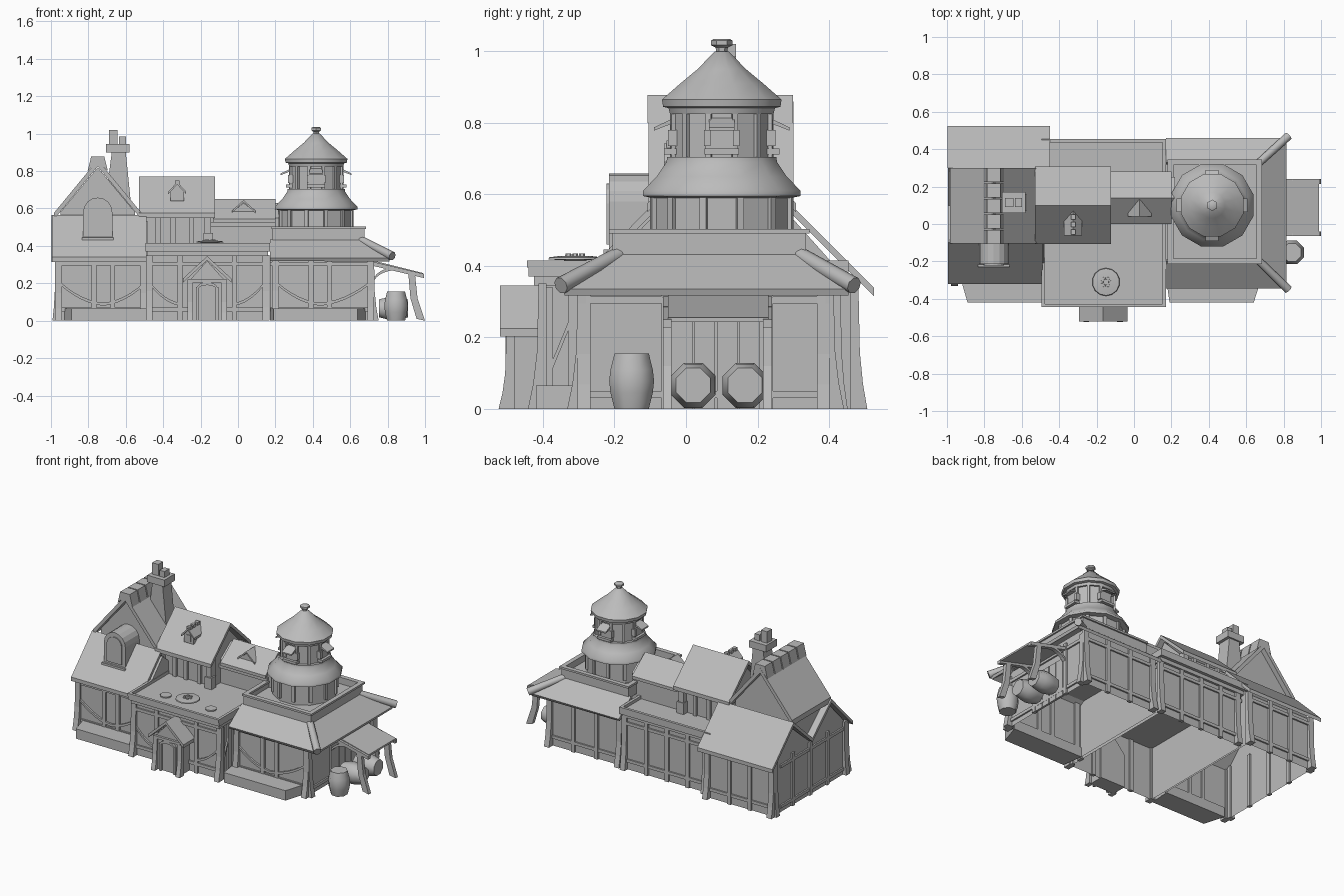
import bpy, bmesh
from math import pi, sin, cos
from mathutils import Vector

if "Cube" in bpy.data.objects:
    bpy.data.objects.remove(bpy.data.objects["Cube"], do_unlink=True)

grey = bpy.data.materials.new("plain_grey")
grey.use_nodes = True
grey.diffuse_color = (0.5, 0.5, 0.5, 1)
for node in grey.node_tree.nodes:
    if node.type == 'BSDF_PRINCIPLED':
        node.inputs["Base Color"].default_value = grey.diffuse_color


def make(name, verts, faces, smooth=False):
    mesh = bpy.data.meshes.new(name)
    mesh.from_pydata([Vector(v) for v in verts], [], faces)
    bm = bmesh.new()
    bm.from_mesh(mesh)
    bmesh.ops.recalc_face_normals(bm, faces=bm.faces)
    bm.to_mesh(mesh)
    bm.free()
    mesh.materials.append(grey)
    ob = bpy.data.objects.new(name, mesh)
    bpy.context.collection.objects.link(ob)
    if smooth:
        bpy.ops.object.select_all(action='DESELECT')
        ob.select_set(True)
        bpy.context.view_layer.objects.active = ob
        bpy.ops.object.shade_smooth_by_angle(angle=pi / 3.5)
    return ob


def prism(name, axis, start, end, profile, open_first=False, open_last_edge=False):
    """Extrude a 2D profile; the flags leave out the start cap or the closing side."""
    place = {'x': lambda a, p: (a, p[0], p[1]), 'y': lambda a, p: (p[0], a, p[1]),
             'z': lambda a, p: (p[0], p[1], a)}[axis]
    n = len(profile)
    verts = [place(a, p) for a in (start, end) for p in profile]
    faces = [(i, (i + 1) % n, (i + 1) % n + n, i + n) for i in range(n - open_last_edge)]
    faces.append(tuple(range(n, n + n)))
    if not open_first:
        faces.append(tuple(range(n)))
    return make(name, verts, faces)


def box(name, xs, ys, zs, hollow=False):
    corners = [(xs[0], ys[0]), (xs[1], ys[0]), (xs[1], ys[1]), (xs[0], ys[1])]
    return prism(name, 'z', zs[0], zs[1], corners, hollow)


def revolve(name, sides, profile, centre, smooth=True):
    verts, faces = [], []
    for r, z in profile:
        for i in range(sides):
            a = (i + 0.5) * 2 * pi / sides
            verts.append((r * cos(a), r * sin(a), z))
    for k in range(len(profile) - 1):
        for i in range(sides):
            j = (i + 1) % sides
            faces.append((k * sides + i, k * sides + j, (k + 1) * sides + j, (k + 1) * sides + i))
    faces += [tuple(range(sides)), tuple(range(len(verts) - sides, len(verts)))]
    ob = make(name, verts, faces, smooth)
    ob.location = centre
    return ob


def slab(name, axis, start, end, p, q, t=0.025):
    return prism(name, axis, start, end, [p, q, (q[0], q[1] - t), (p[0], p[1] - t)])


def gable(name, axis, start, end, mid, half, eave, ridge, t=0.025):
    for side in (-1, 1):
        slab(name, axis, start, end, (mid, ridge), (mid + side * half, eave), t)


def post(name, axis, at, wall, out, top, w=0.03, flare=0.03):
    """Timber post on a wall, curving outward at its foot."""
    steps = [(0.012 + flare * (1 - t) ** 3, top * t) for t in (0, 0.2, 0.45, 1)]
    profile = [(wall + out * d, z) for d, z in steps] + [(wall - out * 0.01, top), (wall - out * 0.01, 0)]
    return prism(name, axis, at - w / 2, at + w / 2, profile)


def post_row(name, axis, places, wall, out, top, flare=0.03):
    """Flared posts at both ends, flat studs between them."""
    for at in places:
        end = at in (places[0], places[-1])
        post(name, axis, at, wall, out, top, 0.036 if end else 0.026, flare if end else 0)


def strip(name, axis, start, end, p, ctrl, q, w=0.016):
    """Curved timber brace following a quadratic curve."""
    curve = []
    for i in range(7):
        t = i / 6
        curve.append([(1 - t) ** 2 * a + 2 * t * (1 - t) * b + t * t * c for a, b, c in zip(p, ctrl, q)])
    return prism(name, axis, start, end, curve + [(a, b + w) for a, b in reversed(curve)])


def rim(name, xs, ys, zs, t=0.018):
    for x in (xs[0], xs[1] - t):
        box(name, (x, x + t), ys, zs)
    for y in (ys[0], ys[1] - t):
        box(name, xs, (y, y + t), zs)


# Left wing: walls with twin end gables, and lower roof with a valley between
prism("left_wing_walls", 'x', -0.965, -0.48,
      [(-0.29, 0), (-0.29, 0.33), (-0.1, 0.53), (0.1, 0.36), (0.3, 0.53), (0.47, 0.34), (0.47, 0)],
      open_last_edge=True)
slab("left_wing_front_roof", 'x', -0.995, -0.49, (-0.1, 0.565), (-0.32, 0.34))
slab("left_wing_back_roof", 'x', -0.998, -0.45, (0.3, 0.565), (0.525, 0.34))
for y in (-0.1, 0.3):
    slab("left_wing_valley_roof", 'x', -0.995, -0.5, (y, 0.565), (0.1, 0.385))

# Left wing: steep cross gable with ridge blocks and chimney
prism("tall_gable_walls", 'y', -0.07, 0.27,
      [(-0.95, 0.4), (-0.95, 0.58), (-0.75, 0.82), (-0.55, 0.58), (-0.55, 0.4)])
gable("tall_gable_roof", 'y', -0.105, 0.3, -0.75, 0.235, 0.575, 0.86, 0.035)
for i in range(5):
    y = -0.108 + i * 0.083
    prism("ridge_block", 'y', y, y + 0.075,
          [(-0.804, 0.8), (-0.785, 0.878), (-0.715, 0.878), (-0.696, 0.8), (-0.75, 0.855)])
prism("chimney_stack", 'y', 0.07, 0.16, [(-0.72, 0.55), (-0.675, 0.9), (-0.6, 0.9), (-0.565, 0.55)])
box("chimney_cap", (-0.705, -0.58), (0.06, 0.17), (0.9, 0.945))
box("tall_flue", (-0.69, -0.645), (0.09, 0.14), (0.945, 1.02))
box("short_flue", (-0.635, -0.6), (0.09, 0.14), (0.945, 0.985))

# Arched dormer in the left wing roof
def arch(r, bottom, spring):
    curve = [(-0.75 + r * cos(i * pi / 8), spring + r * sin(i * pi / 8)) for i in range(9)]
    return curve + [(-0.75 - r, bottom), (-0.75 + r, bottom)]

prism("dormer_body", 'y', -0.215, -0.06, arch(0.078, 0.44, 0.58))
prism("dormer_window", 'y', -0.222, -0.2, arch(0.055, 0.46, 0.575))
box("dormer_sill", (-0.835, -0.665), (-0.23, -0.2), (0.43, 0.445))

# Middle block with flat roof
box("middle_walls", (-0.47, 0.15), (-0.4, 0.42), (0, 0.36), True)
box("middle_frieze", (-0.485, 0.16), (-0.425, 0.435), (0.345, 0.37))
box("middle_cornice", (-0.495, 0.17), (-0.44, 0.455), (0.37, 0.395))
rim("middle_parapet", (-0.495, 0.17), (-0.445, 0.455), (0.395, 0.415))
for x in (-0.31, 0.02):
    revolve("roof_disc", 10, [(0.035, 0.38), (0.035, 0.403)], (x, -0.31, 0))
revolve("roof_wheel", 14, [(0.02, 0.38), (0.02, 0.415), (0.075, 0.418), (0.072, 0.424), (0.04, 0.428)], (-0.15, -0.31, 0))
for i in range(6):
    revolve("wheel_stud", 6, [(0.01, 0.42), (0.008, 0.434)],
            (-0.15 + 0.022 * cos(i * pi / 3), -0.31 + 0.022 * sin(i * pi / 3), 0))

# Middle upper house
prism("upper_house_walls", 'x', -0.5, -0.15,
      [(-0.04, 0.38), (-0.04, 0.58), (0.1, 0.73), (0.25, 0.58), (0.25, 0.38)])
gable("upper_house_roof", 'x', -0.53, -0.122, 0.1, 0.208, 0.575, 0.77)
for x in (-0.44, -0.36, -0.26, -0.17):
    for y in (-0.055, 0.24):
        box("upper_house_post", (x, x + 0.025), (y, y + 0.025), (0.39, 0.585))
for y in (-0.085, 0.24):
    box("corner_pier", (-0.185, -0.135), (y, y + 0.05), (0.39, 0.47))
    box("corner_pier_shaft", (-0.18, -0.145), (y + 0.01, y + 0.045), (0.47, 0.575))
prism("small_dormer_body", 'y', -0.05, 0.07, [(-0.36, 0.64), (-0.36, 0.7), (-0.325, 0.735), (-0.29, 0.7), (-0.29, 0.64)])
gable("small_dormer_roof", 'y', -0.062, 0.07, -0.325, 0.048, 0.69, 0.742, 0.014)
box("small_dormer_window", (-0.34, -0.31), (-0.055, -0.04), (0.65, 0.695))
for i in range(3):
    y = -0.055 + i * 0.04
    box("small_ridge_block", (-0.337, -0.313), (y, y + 0.025), (0.73, 0.75))

# Low link house with triangular dormer
prism("link_house_walls", 'x', -0.16, 0.22, [(0.03, 0.38), (0.03, 0.55), (0.14, 0.63), (0.25, 0.55), (0.25, 0.38)])
gable("link_house_roof", 'x', -0.13, 0.2, 0.14, 0.14, 0.545, 0.65, 0.02)
box("link_house_beam", (-0.15, 0.2), (0.015, 0.04), (0.5, 0.525))
prism("triangle_dormer", 'y', 0.05, 0.14, [(-0.025, 0.585), (0.03, 0.63), (0.085, 0.585)])
gable("triangle_dormer_roof", 'y', 0.04, 0.13, 0.03, 0.063, 0.588, 0.645, 0.012)

# Tower wing: walls, skirt roof, corner logs and parapet
box("tower_wing_walls", (0.17, 0.715), (-0.29, 0.4), (0, 0.37), True)
inner = [(0.17, -0.2), (0.67, -0.2), (0.67, 0.33), (0.17, 0.33)]
outer = [(0.17, -0.345), (0.815, -0.345), (0.815, 0.46), (0.17, 0.46)]
skirt = make("skirt_roof", [(x, y, 0.435) for x, y in inner] + [(x, y, 0.335) for x, y in outer],
             [(i, i + 1, i + 5, i + 4) for i in range(3)])
skirt.modifiers.new("thickness", 'SOLIDIFY').thickness = 0.02
box("tower_wing_cornice", (0.185, 0.675), (-0.205, 0.335), (0.42, 0.46))
rim("tower_wing_parapet", (0.185, 0.675), (-0.205, 0.335), (0.46, 0.49), 0.02)
rim("tower_wing_lip", (0.18, 0.685), (-0.215, 0.345), (0.49, 0.503), 0.03)
for y0, y1 in ((-0.19, -0.35), (0.32, 0.47)):
    start, end = Vector((0.66, y0, 0.43)), Vector((0.825, y1, 0.345))
    log = revolve("corner_log", 8, [(0.022, 0), (0.024, (end - start).length)], start)
    log.rotation_euler = (end - start).to_track_quat('Z', 'Y').to_euler()

# Round tower
centre = (0.418, 0.1, 0)
revolve("lower_drum", 12, [(0.195, 0.45), (0.195, 0.61)], centre, False)
revolve("lower_tower_roof", 12, [(0.2, 0.59), (0.228, 0.595), (0.228, 0.61), (0.188, 0.65), (0.16, 0.69), (0.158, 0.705), (0.14, 0.705)], centre)
revolve("upper_drum", 12, [(0.138, 0.68), (0.138, 0.86)], centre, False)
revolve("upper_drum_band", 12, [(0.15, 0.825), (0.155, 0.845)], centre)
revolve("upper_tower_roof", 12, [(0.15, 0.84), (0.17, 0.845), (0.173, 0.865), (0.12, 0.91), (0.07, 0.95), (0.02, 1.0)], centre)
revolve("finial", 6, [(0.015, 0.99), (0.017, 1.01), (0.03, 1.017), (0.03, 1.03), (0.022, 1.035)], centre)

def on_tower(ob, turn):
    ob.location, ob.rotation_euler = centre, (0, 0, turn)

for i in range(12):
    turn = (i + 0.5) * pi / 6
    on_tower(box("lower_drum_post", (0.18, 0.205), (-0.01, 0.01), (0.48, 0.6)), turn)
    on_tower(box("upper_drum_post", (0.125, 0.148), (-0.008, 0.008), (0.7, 0.84)), turn)
for i in range(4):
    turn = i * pi / 2
    on_tower(box("tower_window", (0.12, 0.145), (-0.035, 0.035), (0.72, 0.8)), turn)
    on_tower(box("tower_window_sill", (0.12, 0.162), (-0.048, 0.048), (0.712, 0.728)), turn)
    on_tower(prism("tower_window_awning", 'y', -0.035, 0.035,
                   [(0.12, 0.82), (0.19, 0.787), (0.19, 0.778), (0.12, 0.805)]), turn)
    for y in (-0.05, 0.032):
        on_tower(box("tower_shutter", (0.12, 0.15), (y, y + 0.018), (0.735, 0.78)), turn)

# Timber framing: rows of posts on every wall
post_row("left_front_post", 'x', (-0.96, -0.77, -0.67, -0.505), -0.29, -1, 0.33)
post_row("left_back_post", 'x', (-0.96, -0.8, -0.65, -0.49), 0.47, 1, 0.35, 0.025)
post_row("middle_front_post", 'x', (-0.475, -0.31, -0.02, 0.15), -0.4, -1, 0.35)
post_row("middle_back_post", 'x', (-0.44, -0.31, -0.16, -0.01, 0.15), 0.42, 1, 0.35, 0.02)
post_row("tower_front_post", 'x', (0.2, 0.39, 0.49, 0.71), -0.29, -1, 0.36)
post_row("tower_back_post", 'x', (0.2, 0.37, 0.54, 0.71), 0.4, 1, 0.36)
post_row("left_end_post", 'y', (-0.275, -0.09, 0.09, 0.27, 0.455), -0.965, -1, 0.35, 0.015)
post_row("right_end_post", 'y', (-0.285, -0.055, 0.23, 0.385), 0.715, 1, 0.34, 0.025)
post_row("middle_side_post", 'y', (-0.39, -0.31), 0.15, 1, 0.34, 0)
slab("middle_side_brace", 'x', 0.15, 0.16, (-0.38, 0.12), (-0.31, 0.29))
for x0, x1, y0, y1 in ((-0.97, -0.49, -0.29, 0.47), (-0.47, 0.15, -0.4, 0.42), (0.17, 0.72, -0.29, 0.4)):
    for z in (0.05, 0.295):
        box("front_rail", (x0, x1), (y0 - 0.01, y0), (z, z + 0.02))
        box("back_rail", (x0, x1), (y1, y1 + 0.01), (z, z + 0.02))
for x, out in ((-0.965, -0.01), (0.715, 0.01)):
    for z in (0.03, 0.295):
        box("end_rail", (x, x + out), (-0.28, 0.4), (z, z + 0.02))
for x0, x1, y in ((-0.95, -0.72, -0.29), (-0.5, -0.72, -0.29), (0.21, 0.44, -0.29), (0.7, 0.44, -0.29),
                  (-0.47, -0.31, -0.4), (0.14, -0.02, -0.4)):
    strip("curved_brace", 'y', y - 0.012, y, (x0, 0.19), ((x0 + x1) / 2, 0.09), (x1, 0.08))

# Stone front plinths
prism("left_plinth", 'z', 0, 0.065, [(-0.93, -0.28), (-0.89, -0.42), (-0.49, -0.42), (-0.49, -0.28)])
prism("right_plinth", 'z', 0, 0.065, [(0.17, -0.28), (0.19, -0.42), (0.64, -0.42), (0.685, -0.28)])

# Entrance porch
prism("porch_walls", 'y', -0.49, -0.39, [(-0.255, 0), (-0.255, 0.22), (-0.165, 0.32), (-0.075, 0.22), (-0.075, 0)])
gable("porch_roof", 'y', -0.52, -0.4, -0.165, 0.13, 0.225, 0.345, 0.022)
for side in (-1, 1):
    post("porch_post", 'x', -0.165 + side * 0.09, -0.49, -1, 0.22, 0.03, 0.022)
    box("door_jamb", (-0.165 + side * 0.06, -0.165 + side * 0.045), (-0.505, -0.48), (0, 0.18))
    strip("door_arch", 'y', -0.505, -0.48, (-0.165 + side * 0.06, 0.15), (-0.165 + side * 0.05, 0.19), (-0.165, 0.19))
box("porch_beam", (-0.26, -0.07), (-0.505, -0.48), (0.205, 0.222))

# Side awning, its curved supports and plank door
slab("awning_roof", 'y', -0.05, 0.23, (0.71, 0.325), (0.99, 0.255), 0.012)
for y in (-0.065, 0.215):
    slab("awning_rafter", 'y', y, y + 0.025, (0.71, 0.318), (0.995, 0.25), 0.022)
    prism("awning_post", 'y', y, y + 0.025,
          [(0.91, 0.26), (0.922, 0.12), (0.955, 0.01), (1.0, 0), (0.96, 0.12), (0.945, 0.26)])
    strip("awning_brace", 'y', y, y + 0.025, (0.73, 0.22), (0.77, 0.27), (0.85, 0.27))
for i in range(4):
    y = -0.04 + i * 0.063
    box("side_door_plank", (0.71, 0.724), (y, y + 0.058), (0, 0.25))

# Barrels
staves = [(0.052, 0), (0.064, 0.045), (0.068, 0.078), (0.064, 0.11), (0.052, 0.155)]
revolve("standing_barrel", 8, staves, (0.845, -0.152, 0))
for y in (0.02, 0.165):
    barrel = revolve("lying_barrel", 8, staves, (0.755, y, 0.066))
    barrel.rotation_euler = (0, pi / 2, 0)
